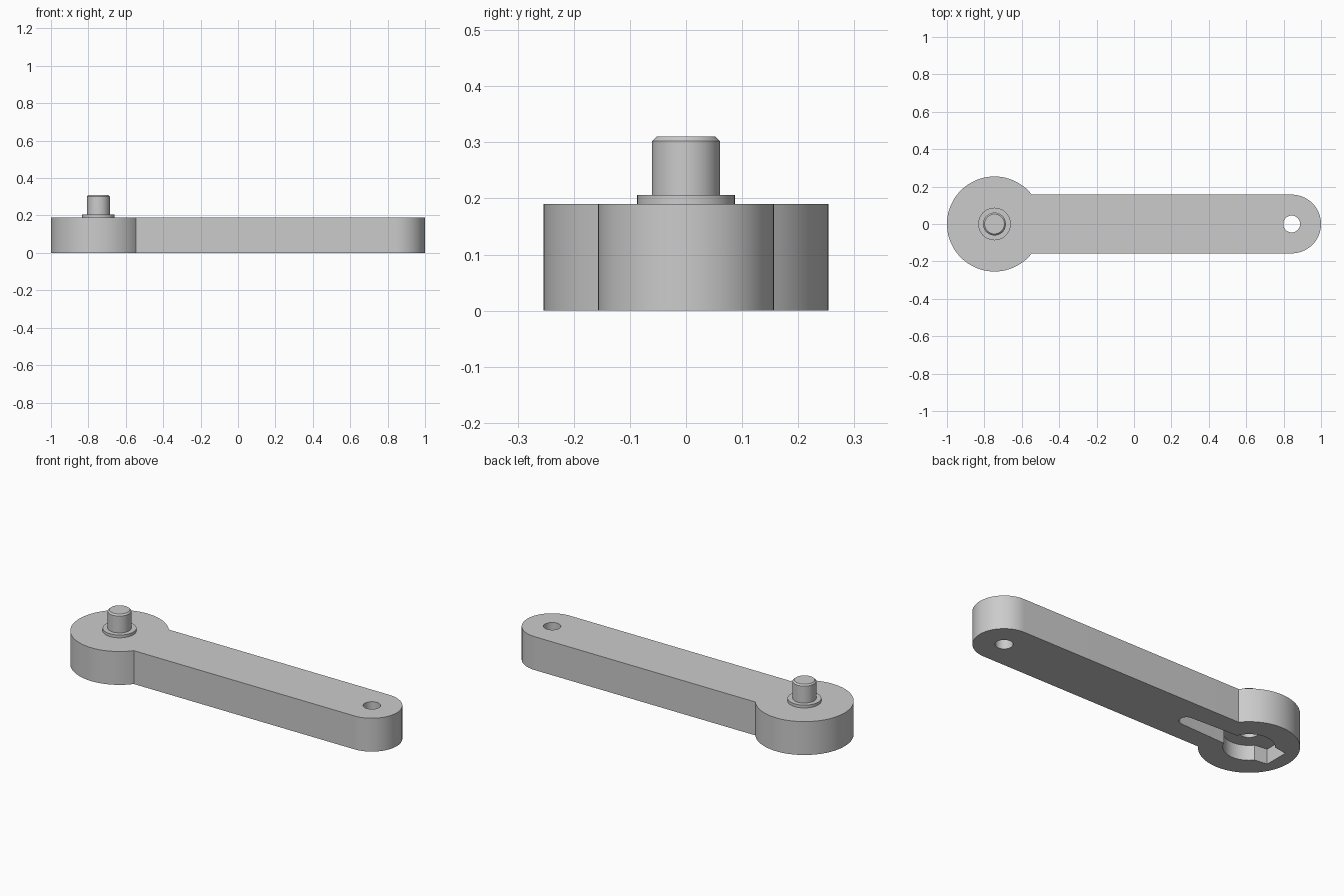
import bpy, bmesh
from math import sin, cos, asin, pi, sqrt, radians

if "Cube" in bpy.data.objects:
    bpy.data.objects.remove(bpy.data.objects["Cube"])

HEAD_X, HEAD_R = -0.746, 0.254
HALF_W, THICK = 0.157, 0.19
TIP_X = 1 - HALF_W

grey = bpy.data.materials.new("light_grey")
grey.diffuse_color = (0.6, 0.6, 0.6, 1)
grey.use_nodes = True
grey.node_tree.nodes["Principled BSDF"].inputs["Base Color"].default_value = grey.diffuse_color


def arc(cx, r, a0, a1, n):
    return [(cx + r * cos(a0 + (a1 - a0) * i / n), r * sin(a0 + (a1 - a0) * i / n))
            for i in range(n + 1)]


def prism(name, outline, z0, z1):
    """Extrude a closed outline from z0 to z1."""
    bm = bmesh.new()
    face = bm.faces.new([bm.verts.new((x, y, z0)) for x, y in outline])
    top = bmesh.ops.extrude_face_region(bm, geom=[face])["geom"]
    bmesh.ops.translate(bm, vec=(0, 0, z1 - z0),
                        verts=[g for g in top if isinstance(g, bmesh.types.BMVert)])
    bmesh.ops.recalc_face_normals(bm, faces=bm.faces)
    me = bpy.data.meshes.new(name)
    bm.to_mesh(me)
    bm.free()
    me.materials.append(grey)
    ob = bpy.data.objects.new(name, me)
    bpy.context.collection.objects.link(ob)
    return ob


def circle(cx, r, n):
    return arc(cx, r, 0, 2 * pi, n)[:-1]


def activate(ob):
    bpy.ops.object.select_all(action='DESELECT')
    ob.select_set(True)
    bpy.context.view_layer.objects.active = ob


def cut(ob, cutter):
    mod = ob.modifiers.new("cut", 'BOOLEAN')
    mod.operation, mod.solver, mod.object = 'DIFFERENCE', 'EXACT', cutter
    activate(ob)
    bpy.ops.object.modifier_apply(modifier=mod.name)
    bpy.data.objects.remove(cutter)


def smooth(ob):
    activate(ob)
    bpy.ops.object.shade_smooth_by_angle(angle=radians(30))


# Lever body: round head joined to a straight arm with a rounded tip
neck = asin(HALF_W / HEAD_R)
body = prism("lever_arm",
             arc(HEAD_X, HEAD_R, neck, 2 * pi - neck, 80)
             + arc(TIP_X, HALF_W, -pi / 2, pi / 2, 48), 0, THICK)

# Through hole at the tip
cut(body, prism("tip_hole_cutter", circle(TIP_X, 0.045, 40), -0.1, 0.4))

# Keyed pocket underneath: hub circle, long tapered slot, short square lug
HUB_R = 0.13
slot, lug = asin(0.05 / HUB_R), asin(0.08 / HUB_R)
pocket = (arc(HEAD_X + 0.405, 0.038, -pi / 2, pi / 2, 20)
          + arc(HEAD_X, HUB_R, slot, pi - lug, 20)
          + [(HEAD_X - 0.177, 0.07), (HEAD_X - 0.177, -0.07)]
          + arc(HEAD_X, HUB_R, pi + lug, 2 * pi - slot, 20))
cut(body, prism("pocket_cutter", pocket, -0.1, 0.085))

# Blind screw hole in the pocket ceiling
cut(body, prism("screw_hole_cutter", circle(HEAD_X, 0.05, 40), 0.05, 0.16))
smooth(body)

# Thin shoulder around the peg
smooth(prism("peg_shoulder", circle(HEAD_X, 0.087, 64), THICK - 0.01, 0.206))

# Peg with chamfered top
peg = prism("peg", circle(HEAD_X, 0.061, 64), THICK - 0.01, 0.31)
bm = bmesh.new()
bm.from_mesh(peg.data)
rim = [e for e in bm.edges if all(v.co.z > 0.3 for v in e.verts)]
bmesh.ops.bevel(bm, geom=rim, offset=0.008, segments=1, affect='EDGES')
bm.to_mesh(peg.data)
bm.free()
smooth(peg)
